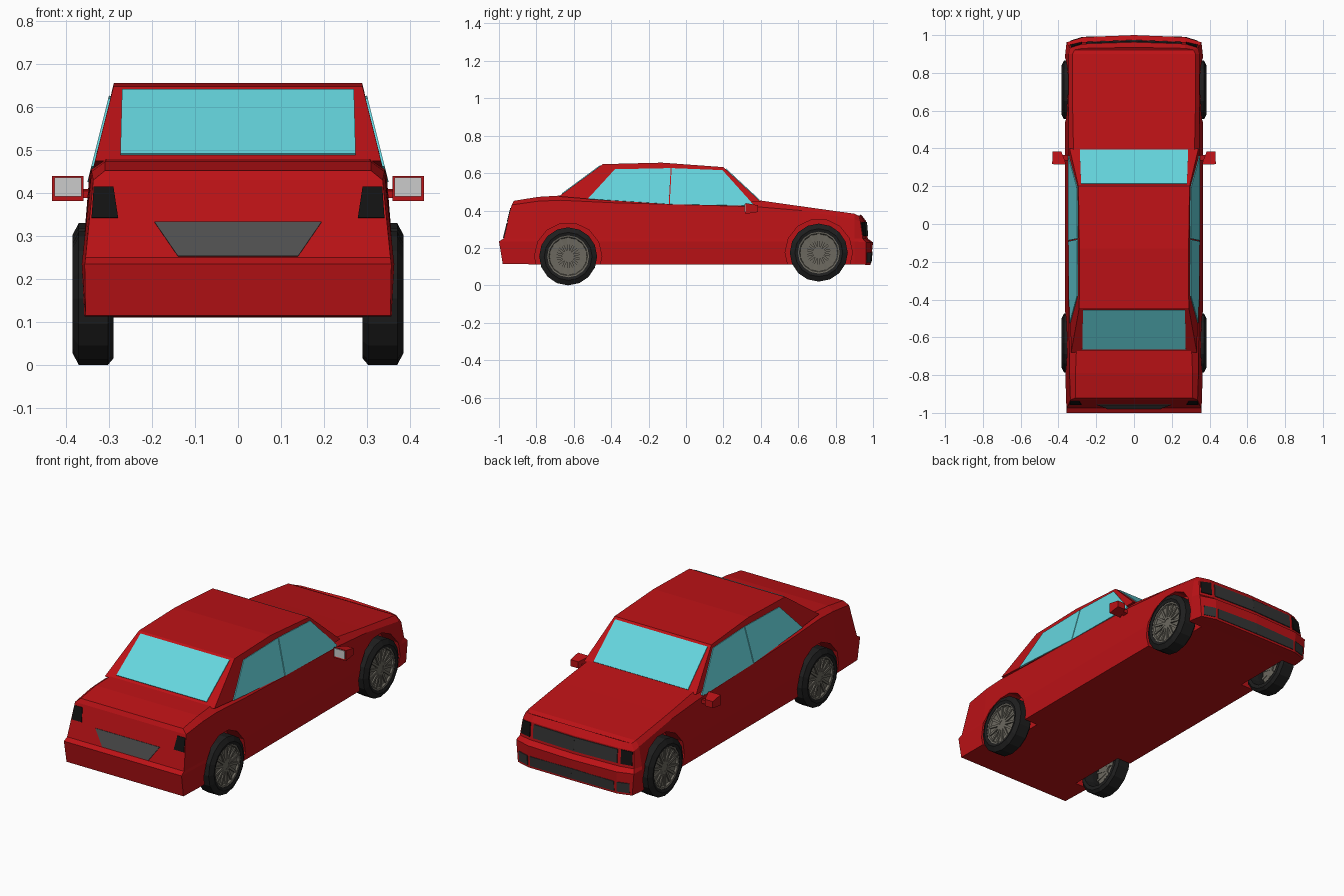
import bpy, bmesh
from math import sin, cos, pi
from mathutils import Vector, Matrix

if "Cube" in bpy.data.objects:
    bpy.data.objects.remove(bpy.data.objects["Cube"])


def material(name, rgb):
    m = bpy.data.materials.new(name)
    m.diffuse_color = (*rgb, 1)
    m.use_nodes = True
    m.node_tree.nodes["Principled BSDF"].inputs["Base Color"].default_value = m.diffuse_color
    return m


RED = material("red_paint", (0.50, 0.006, 0.008))
GLASS = material("window_blue", (0.13, 0.67, 0.73))
BLACK = material("black_lamp", (0.006, 0.006, 0.006))
DARK = material("dark_trim", (0.035, 0.035, 0.035))
PLATE = material("plate_grey", (0.08, 0.08, 0.08))
RUBBER = material("rubber", (0.013, 0.013, 0.013))
RIM = material("rim_metal", (0.15, 0.14, 0.115))
SILVER = material("mirror_silver", (0.6, 0.6, 0.6))


def finish(name, bm, mat):
    bmesh.ops.remove_doubles(bm, verts=bm.verts, dist=1e-5)
    bmesh.ops.recalc_face_normals(bm, faces=bm.faces)
    me = bpy.data.meshes.new(name)
    bm.to_mesh(me)
    bm.free()
    ob = bpy.data.objects.new(name, me)
    bpy.context.collection.objects.link(ob)
    me.materials.append(mat)
    return ob


def loft(name, stations, mat):
    """Symmetric solid from right-hand stations listed rear to front, each bottom to top."""
    bm = bmesh.new()
    right = [[bm.verts.new(p) for p in s] for s in stations]
    left = [[bm.verts.new((-p[0], p[1], p[2])) for p in s] for s in stations]
    n = len(stations[0])
    for i in range(len(stations) - 1):
        for side in (right, left):
            for k in range(n - 1):
                bm.faces.new((side[i][k], side[i + 1][k], side[i + 1][k + 1], side[i][k + 1]))
        for k in (0, n - 1):
            bm.faces.new((right[i][k], right[i + 1][k], left[i + 1][k], left[i][k]))
    for i in (0, -1):
        if stations[i][0][0] > 0:
            for k in range(n - 1):
                bm.faces.new((right[i][k], right[i][k + 1], left[i][k + 1], left[i][k]))
    return finish(name, bm, mat)


def panel(name, pts, mat, mirror=True, thick=0.007):
    """Thin plate lying on the bodywork; mirrored across x when asked."""
    bm = bmesh.new()
    bm.faces.new([bm.verts.new(p) for p in pts])
    ob = finish(name, bm, mat)
    s = ob.modifiers.new("thickness", 'SOLIDIFY')
    s.thickness, s.offset = thick, 0
    if mirror:
        ob.modifiers.new("mirror", 'MIRROR').use_mirror_merge = False
    return ob


# body shell: tail, flanks, nose corner, nose centre
def flank(y, sx, sz, tx, tz):
    return [(.358, y, .112), (.364, y, .235), (.362, y, .25), (sx, y, sz), (tx, y, tz)]


body = loft("body", [
    [(.355, -.98, .115), (.357, -1, .235), (.355, -.975, .25), (.337, -.932, .43), (.31, -.92, .452)],
    flank(-.79, .341, .45, .31, .473),
    flank(-.67, .342, .455, .305, .48),
    flank(-.40, .346, .442, .32, .46),
    flank(.38, .348, .42, .32, .456),
    flank(.62, .347, .40, .325, .422),
    flank(.90, .346, .355, .325, .383),
    [(.347, .962, .11), (.357, .962, .23), (.347, .945, .25), (.338, .932, .34), (.315, .922, .372)],
    [(.27, .985, .11), (.27, .989, .23), (.27, .961, .25), (.27, .953, .345), (.27, .93, .375)],
    [(0, .987, .11), (0, 1.0, .23), (0, .972, .25), (0, .962, .345), (0, .935, .38)],
], RED)

# wheel arches cut from the body
WHEELS = (("rear", -.63, .155), ("front", .71, .175))
for end, wy, wz in WHEELS:
    for side in (1, -1):
        bm = bmesh.new()
        bmesh.ops.create_cone(bm, cap_ends=True, segments=14, radius1=.18, radius2=.18, depth=.16,
                              matrix=Matrix.Translation((side * .355, wy, wz)) @ Matrix.Rotation(pi / 2, 4, 'Y'))
        cutter = finish("arch_cutter", bm, RED)
        cutter.hide_render = True
        mod = body.modifiers.new("arch", 'BOOLEAN')
        mod.operation, mod.solver, mod.object = 'DIFFERENCE', 'EXACT', cutter
        bpy.context.view_layer.objects.active = body
        bpy.ops.object.modifier_apply(modifier=mod.name)
        bpy.data.objects.remove(cutter)

# cabin and roof
loft("cabin", [
    [(.333, -.68, .475), (.29, -.445, .648)],
    [(.345, -.13, .43), (.289, -.13, .656)],
    [(.341, .40, .447), (.294, .20, .632)],
], RED)


# windows
def side_pane(name, yz):
    panel(name, [(.346 - .25 * (z - .43), y, z) for y, z in yz], GLASS)


side_pane("rear_side_window", [(-.525, .462), (-.38, .62), (-.082, .626), (-.092, .434)])
side_pane("front_side_window", [(-.087, .433), (-.077, .626), (.195, .615), (.36, .432), (.35, .425)])
panel("rear_window", [(-.274, -.662, .489), (.274, -.662, .489), (.27, -.457, .64), (-.27, -.457, .64)],
      GLASS, False)
panel("windshield", [(-.287, .391, .456), (.287, .391, .456), (.28, .212, .622), (-.28, .212, .622)],
      GLASS, False)


# tail lamps and plate follow the slanted tail
def tail_panel(name, xz, mat, mirror):
    panel(name, [(x, -.976 + .242 * (z - .25), z) for x, z in xz], mat, mirror)


tail_panel("tail_lamp", [(.29, .414), (.336, .414), (.341, .342), (.279, .342)], BLACK, True)
tail_panel("number_plate", [(-.195, .333), (.195, .333), (.14, .253), (-.14, .253)], PLATE, False)

# nose trim
panel("headlamp", [(.275, .96, .265), (.337, .946, .265), (.332, .936, .335), (.275, .953, .34)], BLACK)
panel("grille", [(0, .971, .265), (.255, .961, .265), (.255, .955, .338), (0, .964, .338)], DARK)
panel("lower_intake", [(0, .994, .18), (.255, .988, .175), (.255, .986, .122), (0, .989, .122)], DARK)
panel("fog_lamp", [(.27, .988, .175), (.335, .968, .175), (.335, .966, .122), (.27, .985, .122)], DARK)

# door mirrors: tapered housing, stalk and glass
def ring(y, x0, x1, z0, z1):
    return [(x0, y, z0), (x1, y, z0), (x1, y, z1), (x0, y, z1)]


def tapered(name, a, b, mat):
    bm = bmesh.new()
    va, vb = ([bm.verts.new(p) for p in r] for r in (a, b))
    bm.faces.new(va)
    bm.faces.new(vb)
    for k in range(4):
        bm.faces.new((va[k], va[k - 1], vb[k - 1], vb[k]))
    ob = finish(name, bm, mat)
    ob.modifiers.new("mirror", 'MIRROR').use_mirror_merge = False


tapered("mirror_housing", ring(.318, .36, .433, .382, .44), ring(.385, .385, .432, .392, .428), RED)
tapered("mirror_stalk", ring(.335, .335, .375, .388, .405), ring(.365, .335, .39, .39, .41), RED)
panel("mirror_glass", ring(.317, .364, .427, .392, .436), SILVER, thick=.006)


# wheels: lathed tyre, dished rim and raised spokes
def lathe(name, profile, mat, origin, side, segs=16):
    bm = bmesh.new()
    rings = [[bm.verts.new((side * x, origin[0] + r * sin(2 * pi * i / segs),
                            origin[1] - r * cos(2 * pi * i / segs))) for i in range(segs)] for x, r in profile]
    for a, b in zip(rings, rings[1:]):
        for i in range(segs):
            bm.faces.new((a[i], a[i - 1], b[i - 1], b[i]))
    return finish(name, bm, mat)


for end, wy, wz in WHEELS:
    for side, label in ((1, "right"), (-1, "left")):
        tag = f"{end}_{label}"
        lathe("tyre_" + tag, [(.34, .112), (.29, .12), (.29, .14), (.303, .155), (.371, .155),
                              (.385, .128), (.38, .112), (.34, .112)], RUBBER, (wy, wz), side)
        lathe("rim_" + tag, [(.379, .116), (.376, .104), (.366, .1), (.362, .03), (.37, .022), (.37, 0)],
              RIM, (wy, wz), side)
        bm = bmesh.new()
        for k in range(14):
            m = (Matrix.Translation((side * .367, wy, wz)) @ Matrix.Rotation(2 * pi * k / 14, 4, 'X')
                 @ Matrix.Translation((0, 0, .063)) @ Matrix.Diagonal((.01, .013, .085, 1)))
            bmesh.ops.create_cube(bm, size=1, matrix=m)
        finish("spokes_" + tag, bm, RIM)
